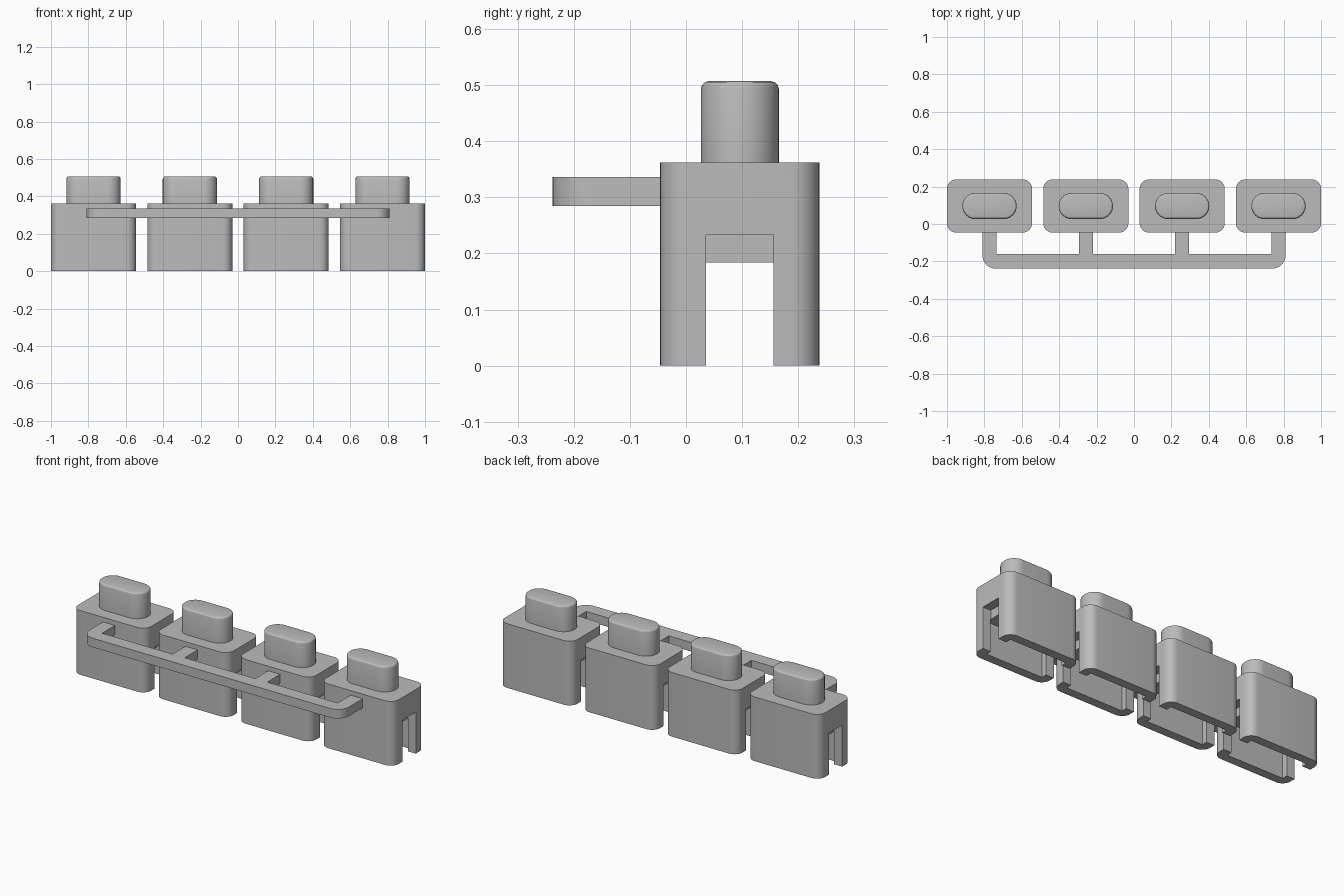
import bpy, bmesh, math
from mathutils import Matrix

cube = bpy.data.objects.get("Cube")
if cube:
    bpy.data.objects.remove(cube, do_unlink=True)

grey = bpy.data.materials.new("Plain grey")
grey.use_nodes = True
GREY = (0.5, 0.5, 0.5, 1)
grey.diffuse_color = GREY
grey.node_tree.nodes["Principled BSDF"].inputs["Base Color"].default_value = GREY

SPACING, Y0, Y1 = 0.515, -0.046, 0.238
YC = (Y0 + Y1) / 2
WIDTH, WALL = 0.455, 0.05


def rounded_rect(w, d, r, seg=8):
    """Counter-clockwise outline of a rounded rectangle."""
    pts = []
    for i, (sx, sy) in enumerate([(1, 1), (-1, 1), (-1, -1), (1, -1)]):
        for k in range(seg + 1):
            a = math.pi / 2 * (i + k / seg)
            pts.append((sx * (w / 2 - r) + r * math.cos(a),
                        sy * (d / 2 - r) + r * math.sin(a)))
    return pts


def loft(name, layers):
    """Closed solid through stacked (outline, z) layers."""
    bm = bmesh.new()
    rings = [[bm.verts.new((x, y, z)) for x, y in pts] for pts, z in layers]
    n = len(rings[0])
    for lo, hi in zip(rings, rings[1:]):
        for i in range(n):
            j = (i + 1) % n
            bm.faces.new((lo[i], lo[j], hi[j], hi[i]))
    bm.faces.new(rings[0][::-1])
    bm.faces.new(rings[-1])
    bmesh.ops.recalc_face_normals(bm, faces=bm.faces[:])
    me = bpy.data.meshes.new(name)
    bm.to_mesh(me)
    bm.free()
    me.materials.append(grey)
    ob = bpy.data.objects.new(name, me)
    bpy.context.collection.objects.link(ob)
    return ob


def smooth(ob):
    bpy.ops.object.select_all(action='DESELECT')
    ob.select_set(True)
    bpy.context.view_layer.objects.active = ob
    bpy.ops.object.shade_smooth_by_angle(angle=math.radians(25))


def cut_box(ob, x0, x1, y0, y1, z0, z1):
    """Subtract a box from a part and apply the cut."""
    cutter = loft("cutter", [([(x0, y0), (x1, y0), (x1, y1), (x0, y1)], z) for z in (z0, z1)])
    cutter.hide_render = True
    mod = ob.modifiers.new("cut", 'BOOLEAN')
    mod.operation, mod.solver, mod.object = 'DIFFERENCE', 'EXACT', cutter
    bpy.context.view_layer.objects.active = ob
    bpy.ops.object.modifier_apply(modifier=mod.name)
    bpy.data.objects.remove(cutter, do_unlink=True)


# Block: hollow underneath, with a taller slot through each end wall
outline = rounded_rect(WIDTH, Y1 - Y0, 0.05)
block = loft("block_1", [(outline, 0), (outline, 0.362)])
inner = WIDTH / 2 - WALL
half_depth = (Y1 - Y0) / 2 - WALL
cut_box(block, -inner, inner, -half_depth, half_depth, -0.1, 0.184)
for x0, x1 in ((inner - 0.001, 0.4), (-0.4, 0.001 - inner)):
    cut_box(block, x0, x1, -0.06, 0.06, -0.1, 0.234)
smooth(block)

# Peg: pill-shaped stud with a softened top rim
R = 0.014
layers = [(rounded_rect(0.29, 0.139, 0.069, 12), 0.36)]
for k in range(4):
    a = math.pi / 2 * k / 3
    inset = R * (1 - math.cos(a))
    layers.append((rounded_rect(0.29 - 2 * inset, 0.139 - 2 * inset, 0.069 - inset, 12),
                   0.507 - R + R * math.sin(a)))
peg = loft("peg_1", layers)
smooth(peg)

# Row of four blocks and pegs sharing their meshes
for i in range(4):
    for src in (block, peg):
        ob = src
        if i:
            ob = src.copy()
            ob.name = src.name[:-1] + str(i + 1)
            bpy.context.collection.objects.link(ob)
        ob.location = ((i - 1.5) * SPACING, YC, 0)

# Connecting bar: long rail with rounded front corners and four arms
HALF, FRONT, RAIL_BACK, ARM, RAD = 0.81, -0.238, -0.161, 0.0375, 0.07
pts = []
for side in (-1, 1):
    for k in range(9):
        a = math.pi / 2 * (k / 8 + (2 if side < 0 else 3))
        pts.append((side * (HALF - RAD) + RAD * math.cos(a), FRONT + RAD + RAD * math.sin(a)))
for i in (3, 2, 1, 0):
    x = (i - 1.5) * SPACING
    arm = [(x + ARM, RAIL_BACK), (x + ARM, Y0 + 0.002), (x - ARM, Y0 + 0.002), (x - ARM, RAIL_BACK)]
    if i == 3:
        arm = arm[1:]
    if i == 0:
        arm = arm[:-1]
    pts += arm
bar = loft("connecting_bar", [(pts, 0.285), (pts, 0.336)])
smooth(bar)
